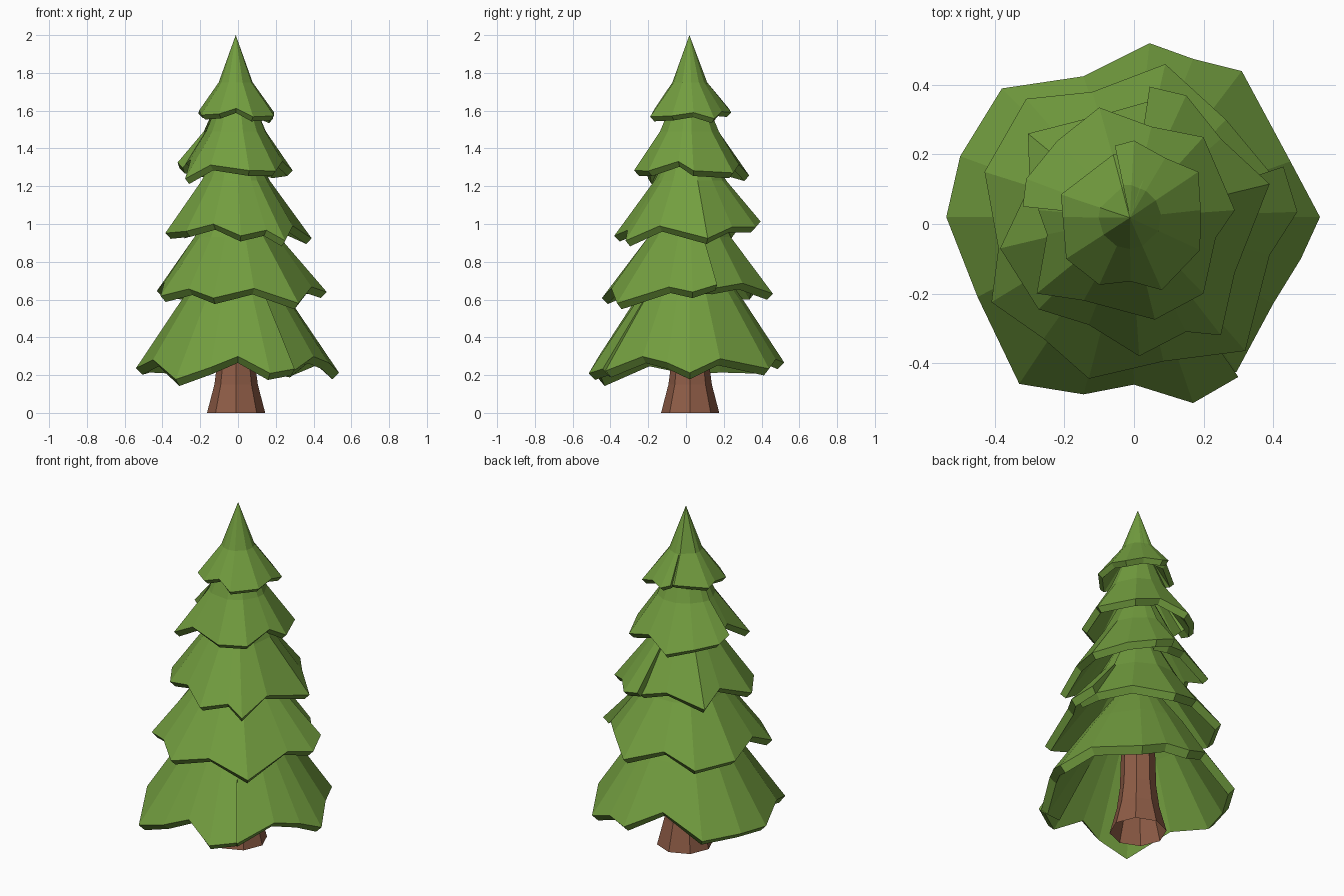
import bpy, bmesh, math

if "Cube" in bpy.data.objects:
    bpy.data.objects.remove(bpy.data.objects["Cube"])

AXIS = (-0.012, 0.018)


def material(name, rgb):
    m = bpy.data.materials.new(name)
    m.diffuse_color = (*rgb, 1)
    m.use_nodes = True
    m.node_tree.nodes["Principled BSDF"].inputs["Base Color"].default_value = m.diffuse_color
    return m


GREEN = material("needle green", (0.17, 0.34, 0.05))
BROWN = material("bark brown", (0.27, 0.107, 0.061))


def finish(bm, name, mat):
    bmesh.ops.remove_doubles(bm, verts=bm.verts, dist=0.0005)
    bmesh.ops.recalc_face_normals(bm, faces=bm.faces)
    me = bpy.data.meshes.new(name)
    bm.to_mesh(me)
    bm.free()
    me.materials.append(mat)
    ob = bpy.data.objects.new(name, me)
    bpy.context.collection.objects.link(ob)


def tier(name, rim, ref_r, ref_z, slope, mid_r, mid_z, apex_z, thick, lift):
    """Hollow bough skirt wrapped round the axis; its end overlaps its start.
    Rim height follows the radius, so notches sit higher than tips."""
    bm = bmesh.new()
    cols = []
    n = len(rim)
    for i, (x, y) in enumerate(rim):
        dx, dy = x - AXIS[0], y - AXIS[1]
        r, a = math.hypot(dx, dy), math.atan2(dy, dx)
        up = lift * {n - 1: 1.0, n - 2: 0.6}.get(i, 0)
        z = ref_z + slope * (ref_r - r) + up
        m = mid_r + up * 0.2
        prof = [(r, z), (m, mid_z), (0, apex_z), (0, apex_z - 0.06),
                (m - thick, mid_z - 0.02), (r - thick, z - thick)]
        cols.append([bm.verts.new((AXIS[0] + p * math.cos(a),
                                   AXIS[1] + p * math.sin(a), h)) for p, h in prof])
    for c, d in zip(cols, cols[1:]):
        for j in range(6):
            k = (j + 1) % 6
            if j != 2:
                bm.faces.new((c[j], d[j], d[k], c[k]))
    # end caps at the overlap
    for c in (cols[0], cols[-1]):
        bm.faces.new((c[0], c[1], c[4], c[5]))
    finish(bm, name, GREEN)


# Bough tiers, bottom to top: rim outlines seen from above
tier("bough_tier_1", [(.17, -.47), (.295, -.425), (.40, -.23), (.48, -.10), (.535, .02),
     (.45, .18), (.31, .44), (.17, .475), (.045, .52), (-.145, .425), (-.38, .39),
     (-.50, .195), (-.54, .02), (-.45, -.21), (-.33, -.46), (-.145, -.49),
     (0, -.462), (.17, -.515), (.30, -.44)],
     .545, .215, 1.3, .285, .60, 1.0, .035, .03)
tier("bough_tier_2", [(.41, .02), (.39, .15), (.265, .30), (.09, .46), (-.12, .38),
     (-.31, .36), (-.43, .15), (-.39, -.07), (-.41, -.225), (-.26, -.33),
     (-.13, -.445), (.085, -.395), (.32, -.365), (.39, -.09), (.47, .035), (.43, .165)],
     .46, .625, .95, .225, .93, 1.35, .032, .06)
tier("bough_tier_3", [(.13, .33), (.05, .355), (-.09, .315), (-.305, .26), (-.30, .11),
     (-.385, -.07), (-.275, -.245), (-.13, -.29), (.015, -.38), (.15, -.31),
     (.25, -.32), (.29, -.14), (.39, .115), (.25, .245), (.15, .37), (.045, .395)],
     .385, .95, .9, .185, 1.23, 1.6, .03, .06)
tier("bough_tier_4", [(-.26, .13), (-.275, .04), (-.25, -.03), (-.28, -.20),
     (-.145, -.22), (.06, -.275), (.20, -.20), (.235, -.04), (.29, .04), (.20, .25),
     (.05, .28), (-.10, .335), (-.22, .24), (-.31, .13), (-.32, .05)],
     .30, 1.285, 1.0, .16, 1.49, 1.87, .028, .05)
tier("bough_tier_5", [(.05, .19), (-.06, .20), (-.21, .085), (-.205, .02), (-.195, -.10),
     (-.10, -.175), (-.01, -.165), (.08, -.19), (.19, -.075), (.192, .04), (.185, .15),
     (.09, .19), (0, .24), (-.055, .225)],
     .20, 1.595, 1.0, .09, 1.75, 2.0, .024, .03)

# Trunk: flared eight-sided post, open at the foot
bm = bmesh.new()
rings = []
for r, z in [(.154, 0), (.115, .15), (.098, .28), (.085, .75)]:
    rings.append([bm.verts.new((-0.01 + r * math.cos(math.tau * i / 8),
                                0.022 + r * math.sin(math.tau * i / 8), z))
                  for i in range(8)])
for a, b in zip(rings, rings[1:]):
    for i in range(8):
        k = (i + 1) % 8
        bm.faces.new((a[i], a[k], b[k], b[i]))
bm.faces.new(rings[-1])
finish(bm, "trunk", BROWN)
